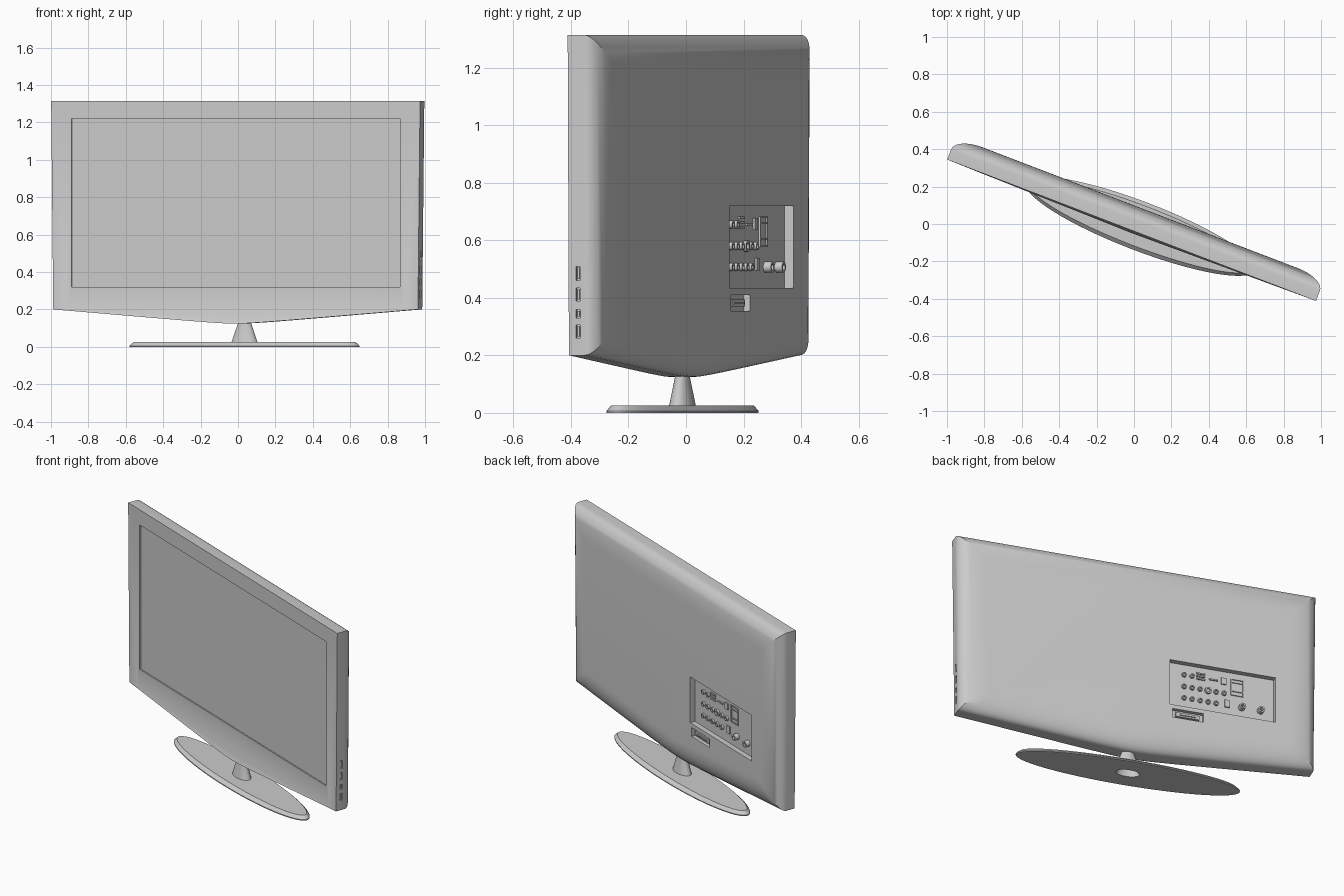
import bpy, bmesh
from math import sin, cos, pi, sqrt, radians
from mathutils import Matrix

cube = bpy.data.objects.get("Cube")
if cube:
    bpy.data.objects.remove(cube, do_unlink=True)

TURN = Matrix.Rotation(radians(-20.97), 4, 'Z')   # whole set is swivelled
TOP, HALF, FRONT, BACK = 1.315, 1.056, -0.036, 0.093
FLOOR = 0.061                                     # floor of the socket bay

grey = bpy.data.materials.new("light grey plastic")
grey.use_nodes = True
grey.diffuse_color = (0.6, 0.6, 0.6, 1)
grey.node_tree.nodes["Principled BSDF"].inputs["Base Color"].default_value = (0.6, 0.6, 0.6, 1)


def add_object(name, bm):
    bmesh.ops.recalc_face_normals(bm, faces=bm.faces[:])
    mesh = bpy.data.meshes.new(name)
    bm.to_mesh(mesh)
    bm.free()
    mesh.materials.append(grey)
    ob = bpy.data.objects.new(name, mesh)
    bpy.context.collection.objects.link(ob)
    ob.matrix_world = TURN
    return ob


def activate(ob):
    bpy.ops.object.select_all(action='DESELECT')
    ob.select_set(True)
    bpy.context.view_layer.objects.active = ob


def smooth(ob, angle=30):
    activate(ob)
    bpy.ops.object.shade_smooth_by_angle(angle=radians(angle))


def loft(name, rings):
    """Skin a stack of equal point rings and cap both ends."""
    bm = bmesh.new()
    loops = [[bm.verts.new(p) for p in ring] for ring in rings]
    n = len(loops[0])
    for a, b in zip(loops, loops[1:]):
        for i in range(n):
            j = (i + 1) % n
            bm.faces.new((a[i], a[j], b[j], b[i]))
    bm.faces.new(loops[0])
    bm.faces.new(loops[-1])
    return add_object(name, bm)


def box(name, x, y, z):
    """Box from three (low, high) ranges."""
    def rect(h):
        return [(x[0], y[0], h), (x[1], y[0], h), (x[1], y[1], h), (x[0], y[1], h)]
    return loft(name, [rect(z[0]), rect(z[1])])


def cut(target, cutter):
    cutter.hide_render = True
    activate(target)
    mod = target.modifiers.new("cut", 'BOOLEAN')
    mod.operation, mod.solver, mod.object = 'DIFFERENCE', 'EXACT', cutter
    bpy.ops.object.modifier_apply(modifier=mod.name)
    bpy.data.objects.remove(cutter, do_unlink=True)


def outline(inset, depth, lift=0, lip=0):
    """Cabinet outline: straight top and sides, shallow pointed bottom."""
    w = HALF - inset
    pts = [(-w, depth, TOP - inset), (w, depth, TOP - inset)]
    steps = 28
    for i in range(steps + 1):
        t = 1 - 2 * i / steps
        mid = 1 - abs(t)
        z = 0.117 + 0.083 * sqrt(t * t + 0.008) + inset
        pts.append((t * (w - 0.012), depth - lip * mid, z + lift * mid))
    return pts


# Cabinet: flat front, chin lip, straight rim, rounded back
ROLL, RIM = 0.15, 0.022
rings = [outline(0, FRONT, lift=0.04), outline(0, FRONT, lip=0.014), outline(0, RIM)]
for k in range(1, 11):
    a = k / 10 * pi / 2
    rings.append(outline(ROLL * (1 - cos(a)), RIM + (BACK - RIM) * sin(a)))
cabinet = loft("cabinet", rings)

# Recessed screen, socket bay, lower socket
cut(cabinet, box("screen_cutter", (-0.94, 0.94), (-0.2, FRONT + 0.008), (0.32, 1.22)))
cut(cabinet, box("bay_cutter", (-0.80, -0.18), (FLOOR, 0.2), (0.435, 0.72)))
cut(cabinet, box("slot_cutter", (-0.377, -0.195), (0.07, 0.2), (0.355, 0.41)))

# Button pockets on the left end, each with a button
for low, high in ((0.46, 0.51), (0.39, 0.435), (0.33, 0.36), (0.26, 0.305)):
    cut(cabinet, box("pocket_cutter", (HALF - 0.02, 1.2), (-0.009, 0.007), (low, high)))
    box("side_button", (HALF - 0.03, HALF - 0.014), (-0.005, 0.003), (low + 0.005, high - 0.005))
smooth(cabinet)


def jack(name, x, z, r, length):
    """Round socket with a hollow centre, pointing backwards."""
    def ring(rad, y):
        return [(x + rad * cos(i * pi / 10), y, z + rad * sin(i * pi / 10)) for i in range(20)]
    end = FLOOR + length
    smooth(loft(name, [ring(r, FLOOR - 0.003), ring(r, end), ring(r * 0.55, end),
                       ring(r * 0.55, FLOOR + 0.003)]))


def plug(name, x, z, w, h, length=0.008):
    box(name, (x - w / 2, x + w / 2), (FLOOR - 0.003, FLOOR + length), (z - h / 2, z + h / 2))


# Three rows of sockets
for row, count in ((0.655, 2), (0.58, 6), (0.507, 5)):
    for i in range(count):
        big = row == 0.58 and i == 3
        jack("round_socket", -0.272 - 0.047 * i, row, 0.02 if big else 0.014, 0.012)
for x in (-0.61, -0.72):
    jack("aerial_socket", x, 0.507, 0.019, 0.028)
for z in (0.645, 0.662, 0.679):
    plug("label_bar", -0.37, z, 0.05, 0.008)
plug("thin_socket", -0.445, 0.655, 0.05, 0.008)
plug("upper_square_socket", -0.505, 0.657, 0.03, 0.04)
plug("lower_square_socket", -0.525, 0.517, 0.03, 0.045)

# Card slot frame
for x in (-0.55, -0.62):
    plug("card_frame_side", x, 0.63, 0.006, 0.104, 0.006)
for z in (0.58, 0.605, 0.66, 0.68):
    plug("card_frame_bar", -0.585, z, 0.07, 0.005, 0.006)

# Connector in the lower slot
box("slot_connector", (-0.355, -0.217), (0.066, 0.084), (0.37, 0.395))
box("slot_tongue", (-0.335, -0.237), (0.08, 0.09), (0.379, 0.386))


# Oval stand with a hollow neck
def oval(a, b, z):
    n = 64
    return [(0.037 + a * cos(2 * pi * i / n), 0.001 + b * sin(2 * pi * i / n), z) for i in range(n)]


stand = loft("oval_base_and_neck", [
    oval(0.03, 0.018, 0.11), oval(0.068, 0.036, 0.0), oval(0.657, 0.131, 0.0),
    oval(0.657, 0.131, 0.006), oval(0.635, 0.11, 0.025), oval(0.073, 0.041, 0.025),
    oval(0.037, 0.024, 0.125), oval(0.034, 0.022, 0.16)])
smooth(stand)
